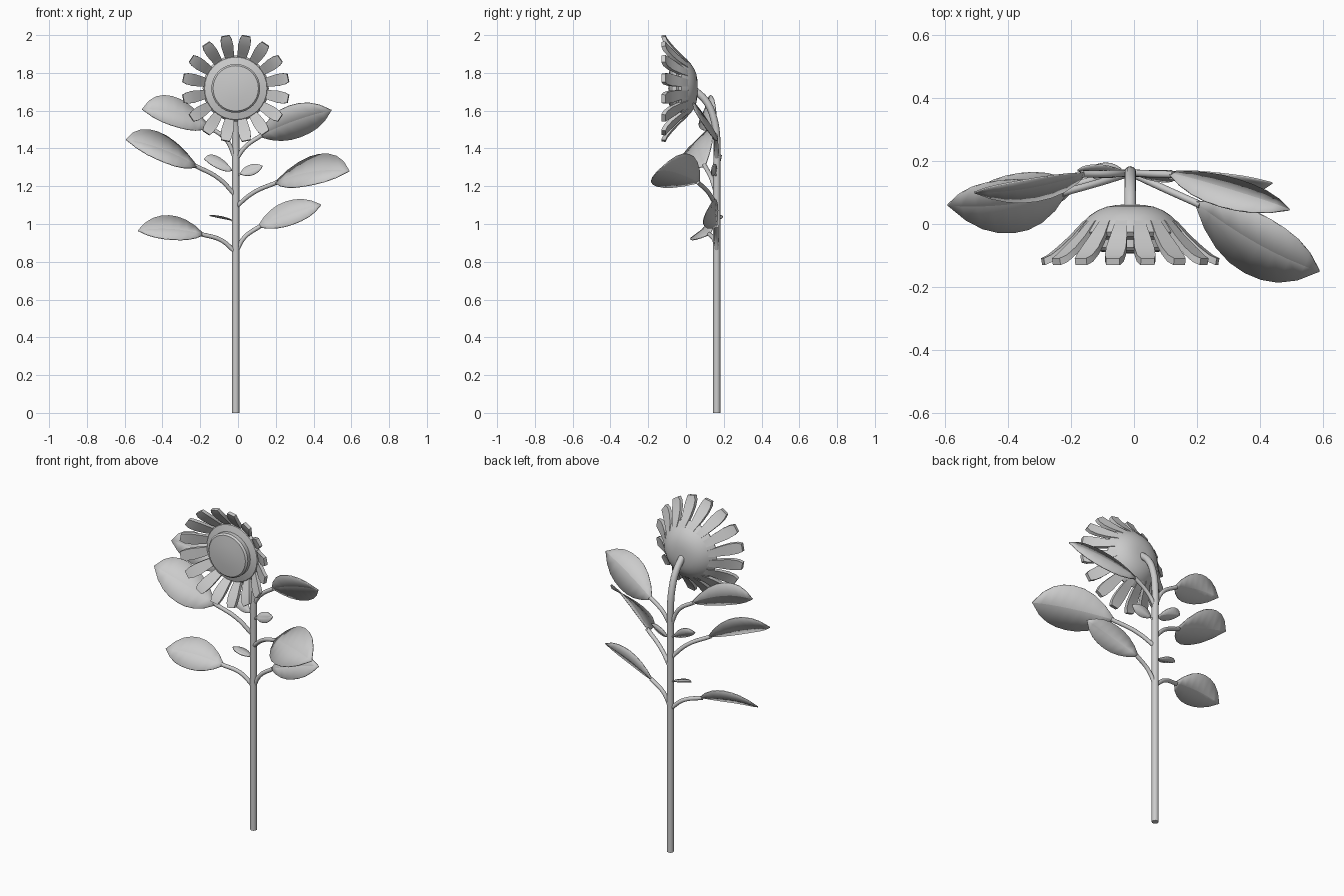
import bpy, bmesh, math
from mathutils import Vector, Matrix

if "Cube" in bpy.data.objects:
    bpy.data.objects.remove(bpy.data.objects["Cube"])

SX, SY = -0.012, 0.163     # stem axis
HZ = 1.718                 # flower head centre height


def smooth(ob, angle):
    bpy.ops.object.select_all(action='DESELECT')
    ob.select_set(True)
    bpy.context.view_layer.objects.active = ob
    bpy.ops.object.shade_smooth_by_angle(angle=math.radians(angle))


def finish(bm, name, angle=35):
    bmesh.ops.recalc_face_normals(bm, faces=bm.faces)
    me = bpy.data.meshes.new(name)
    bm.to_mesh(me)
    bm.free()
    ob = bpy.data.objects.new(name, me)
    bpy.context.collection.objects.link(ob)
    smooth(ob, angle)
    return ob


def tube(name, pts, radius):
    cu = bpy.data.curves.new(name, 'CURVE')
    cu.dimensions = '3D'
    cu.bevel_depth = radius
    cu.bevel_resolution = 4
    cu.resolution_u = 6
    cu.use_fill_caps = True
    sp = cu.splines.new('BEZIER')
    sp.bezier_points.add(len(pts) - 1)
    for bp, p in zip(sp.bezier_points, pts):
        bp.co = p
        bp.handle_left_type = bp.handle_right_type = 'AUTO'
    ob = bpy.data.objects.new(name, cu)
    bpy.context.collection.objects.link(ob)
    bpy.ops.object.select_all(action='DESELECT')
    ob.select_set(True)
    bpy.context.view_layer.objects.active = ob
    bpy.ops.object.convert(target='MESH')
    smooth(bpy.context.object, 45)


def revolve(name, profile, steps=32):
    """Spin (radius, y) points around the head axis."""
    bm = bmesh.new()
    vs = [bm.verts.new((SX + r, y, HZ)) for r, y in profile]
    es = [bm.edges.new(p) for p in zip(vs, vs[1:])]
    bmesh.ops.spin(bm, geom=vs + es, cent=(SX, 0, HZ), axis=(0, 1, 0),
                   angle=2 * math.pi, steps=steps)
    bmesh.ops.remove_doubles(bm, verts=bm.verts, dist=1e-4)
    return finish(bm, name)


WIDTHS = [0.03, 0.5, 0.8, 0.96, 1.0, 0.95, 0.8, 0.5, 0.01]


def leaf(name, base, tip, w, arch, fold):
    """Thin oval blade creased along its midrib; w = half-width vector."""
    base, tip, w, arch = map(Vector, (base, tip, w, arch))
    n = (tip - base).cross(w).normalized()
    if n.y > 0.05 or n.z < -0.5:
        n = -n
    bm = bmesh.new()
    rows = []
    for i, f in enumerate(WIDTHS):
        t = i / (len(WIDTHS) - 1)
        mid = base.lerp(tip, t) + arch * (4 * t * (1 - t))
        rows.append([bm.verts.new(mid + w * f * u - n * fold * f * (1 - abs(u)))
                     for u in (-1, 0, 1)])
    for a, b in zip(rows, rows[1:]):
        for k in range(2):
            bm.faces.new((a[k], a[k + 1], b[k + 1], b[k]))
    ob = finish(bm, name, 10)
    mod = ob.modifiers.new('thickness', 'SOLIDIFY')
    mod.thickness = 0.005
    mod.offset = 0


# Stem with neck bending forward into the head
tube('stem', [(SX, SY, 0), (SX, SY, 0.7), (SX, SY, 1.3), (SX, SY, 1.45),
              (SX, 0.148, 1.555), (SX, 0.11, 1.645), (SX, 0.04, 1.715)], 0.019)

# Flower head: back bowl flaring out to the petals, flat seed disc in front
revolve('head_back', [(0, 0.062), (0.04, 0.061), (0.075, 0.055), (0.105, 0.043),
                      (0.13, 0.026), (0.15, 0.006), (0.175, -0.025), (0.165, -0.04),
                      (0.128, -0.05)])
revolve('seed_disc', [(0.128, -0.045), (0.129, -0.075), (0.12, -0.085),
                      (0.06, -0.092), (0, -0.094)])

# Ring of 16 petals: (radius, half width, back y)
PETAL = [(0.10, 0.014, 0.035), (0.15, 0.019, 0.008), (0.19, 0.027, -0.036),
         (0.23, 0.032, -0.073), (0.262, 0.030, -0.098), (0.285, 0.022, -0.109)]
bm = bmesh.new()
for i in range(16):
    rot = Matrix.Rotation(math.radians(11.25 + 22.5 * i), 4, 'Y')
    rings = []
    for r, h, y in PETAL:
        rings.append([bm.verts.new(Vector((SX, 0, HZ)) + rot @ Vector(p)) for p in
                      ((-h, y, r), (h, y, r), (h, y - 0.022, r - 0.004), (-h, y - 0.022, r - 0.004))])
    for a, b in zip(rings, rings[1:]):
        for k in range(4):
            m = (k + 1) % 4
            bm.faces.new((a[k], a[m], b[m], b[k]))
    bm.faces.new(rings[0])
    bm.faces.new(rings[-1])
finish(bm, 'petals', 30)

# Large leaves: name, stem z, petiole middle, base, tip, half width, arch
LEAVES = [
    ('lower_left', 0.85, (-0.09, 0.15, 0.915), (-0.18, 0.125, 0.945),
     (-0.53, 0.08, 0.965), (0.01, -0.068, -0.064), (0, -0.01, 0.026)),
    ('middle_left', 1.15, (-0.10, 0.135, 1.24), (-0.215, 0.10, 1.305),
     (-0.593, 0.06, 1.447), (0.02, -0.083, -0.082), (0, -0.025, 0.03)),
    ('upper_left', 1.34, (-0.065, 0.16, 1.45), (-0.15, 0.162, 1.515),
     (-0.508, 0.10, 1.607), (0.02, -0.033, -0.084), (0, -0.025, 0.032)),
    ('lower_right', 0.85, (0.035, 0.16, 0.93), (0.105, 0.162, 0.985),
     (0.44, 0.13, 1.102), (0.02, -0.035, -0.06), (0, -0.018, 0.015)),
    ('middle_right', 1.09, (0.08, 0.12, 1.165), (0.195, 0.07, 1.22),
     (0.59, -0.15, 1.28), (-0.04, -0.085, -0.085), (0, -0.03, 0.035)),
    ('upper_right', 1.34, (0.04, 0.16, 1.41), (0.11, 0.162, 1.465),
     (0.495, 0.045, 1.602), (0.03, 0.042, -0.083), (0, -0.005, 0.01)),
]
for name, z, mid, base, tip, w, arch in LEAVES:
    inner = Vector(base).lerp(Vector(tip), 0.04)
    tube(name + '_petiole', [(SX, SY, z), mid, inner], 0.0115)
    leaf(name + '_leaf', base, tip, w, arch, 0.012)

# Small leaves growing straight off the stem
SMALL = [
    ('small_leaf_left', (-0.03, 0.165, 1.285), (-0.18, 0.17, 1.345),
     (0.01, -0.02, -0.036), (0, 0, 0.01)),
    ('small_leaf_right', (0.01, 0.155, 1.265), (0.13, 0.14, 1.308),
     (0.01, -0.012, -0.026), (0, 0, 0)),
    ('small_leaf_low', (-0.03, 0.165, 1.02), (-0.15, 0.165, 1.045),
     (0.0, -0.03, -0.003), (0, 0, 0.004)),
]
for name, base, tip, w, arch in SMALL:
    tube(name + '_petiole', [(SX, SY, base[2] - 0.02), base], 0.006)
    leaf(name, base, tip, w, arch, 0.005)
